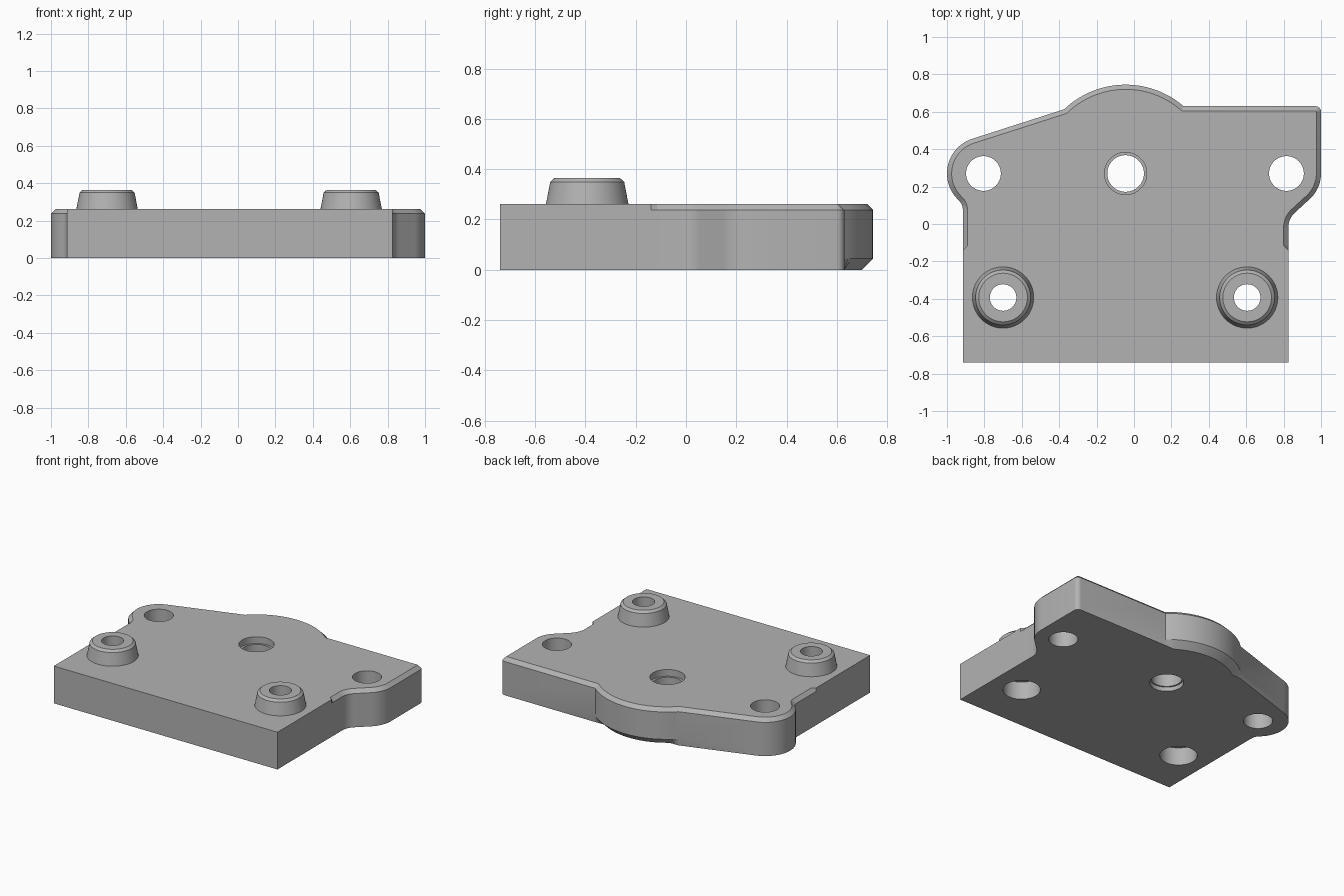
import bpy, bmesh
from math import radians, cos, sin, pi
from mathutils import Vector

cube = bpy.data.objects.get("Cube")
if cube:
    bpy.data.objects.remove(cube, do_unlink=True)

grey = bpy.data.materials.new("plain grey")
grey.use_nodes = True
grey.diffuse_color = (0.45, 0.45, 0.45, 1)
grey.node_tree.nodes["Principled BSDF"].inputs["Base Color"].default_value = grey.diffuse_color

HEIGHT, CHAMFER, DOME_CUT = 0.262, 0.025, 0.045
DOME = Vector((-0.045, 0.27))
DOME_R = 0.475


def arc(cx, cy, r, start, end, n):
    angles = [radians(start + (end - start) * i / n) for i in range(n + 1)]
    return [Vector((cx + r * cos(a), cy + r * sin(a))) for a in angles]


def loft(name, rings):
    """Skin a stack of rings with equal counts and cap both ends."""
    bm = bmesh.new()
    loops = [[bm.verts.new(p) for p in ring] for ring in rings]
    n = len(loops[0])
    for low, high in zip(loops, loops[1:]):
        for i in range(n):
            j = (i + 1) % n
            bm.faces.new((low[i], low[j], high[j], high[i]))
    bm.faces.new(loops[0][::-1])
    bm.faces.new(loops[-1])
    bmesh.ops.remove_doubles(bm, verts=bm.verts[:], dist=0.0001)
    bmesh.ops.recalc_face_normals(bm, faces=bm.faces[:])
    mesh = bpy.data.meshes.new(name)
    bm.to_mesh(mesh)
    bm.free()
    mesh.materials.append(grey)
    ob = bpy.data.objects.new(name, mesh)
    bpy.context.collection.objects.link(ob)
    return ob


def lathe(name, x, y, profile, n=64):
    """Stack of circles from (radius, height) pairs."""
    return loft(name, [[(p.x, p.y, z) for p in arc(x, y, r, 0, 360 - 360 / n, n - 1)]
                       for r, z in profile])


def combine(target, tool, operation):
    mod = target.modifiers.new(operation.lower(), 'BOOLEAN')
    mod.operation, mod.solver, mod.object = operation, 'EXACT', tool
    bpy.context.view_layer.objects.active = target
    bpy.ops.object.modifier_apply(modifier=mod.name)
    bpy.data.objects.remove(tool, do_unlink=True)


# Plate outline, counter-clockwise from the front right-hand corner
dome = arc(DOME.x, DOME.y, DOME_R, 49.3, 133.7, 28)
before = [Vector(p) for p in ((-0.915, -0.74), (0.825, -0.74), (0.825, -0.14), (0.825, -0.115))]
before += arc(0.935, -0.02, 0.11, 180, 135, 8)
before += arc(0.815, 0.27, 0.185, -45, 0, 10)
before += arc(0.97, 0.6, 0.03, 0, 90, 6)
after = arc(-0.805, 0.27, 0.195, 107.5, 225, 20)
after += arc(-0.985, 0.075, 0.07, 45, 0, 8)
after += [Vector((-0.915, -0.115)), Vector((-0.915, -0.14))]
outline = before + dome + after

# Dome is cut back conically underneath, down to the straight edge
first, last = dome[0], dome[-1]
under_dome = []
for p in dome:
    q = DOME + (p - DOME) * ((DOME_R - DOME_CUT) / DOME_R)
    t = min(1, max(0, (q.x - first.x) / (last.x - first.x)))
    q.y = max(q.y, first.y + (last.y - first.y) * t)
    under_dome.append(q)
under_dome[0], under_dome[-1] = first, last
underside = before + under_dome + after


def inset(points, i):
    """Move a point inward for the top chamfer, leaving the front part square."""
    p = points[i]
    if p.y < -0.13:
        return p
    a = (p - points[i - 1]).normalized()
    b = (points[(i + 1) % len(points)] - p).normalized()
    na, nb = Vector((-a.y, a.x)), Vector((-b.y, b.x))
    return p + (na + nb) * (CHAMFER / (1 + na.dot(nb)))


top = [inset(outline, i) for i in range(len(outline))]
layers = ((underside, 0), (outline, DOME_CUT), (outline, HEIGHT - CHAMFER), (top, HEIGHT))
plate = loft("mounting_plate", [[(p.x, p.y, z) for p in ring] for ring, z in layers])

# Tapered bosses with a stepped bore
for x in (-0.7, 0.605):
    boss = lathe("boss", x, -0.393, [(0.167, 0.2), (0.164, HEIGHT), (0.147, 0.35), (0.13, 0.365)])
    combine(plate, boss, 'UNION')
    bore = lathe("bore", x, -0.393, [(0.119, -0.1), (0.119, 0.125), (0.071, 0.125), (0.071, 0.5)])
    combine(plate, bore, 'DIFFERENCE')

# Plain corner holes
for x in (-0.805, 0.815):
    combine(plate, lathe("hole", x, 0.27, [(0.093, -0.1), (0.093, 0.5)]), 'DIFFERENCE')

# Centre hole with shallow recesses at both ends
centre = lathe("centre_hole", DOME.x, DOME.y,
               [(0.108, -0.1), (0.108, 0.03), (0.098, 0.03), (0.098, 0.215),
                (0.113, 0.215), (0.113, 0.5)])
combine(plate, centre, 'DIFFERENCE')

bpy.ops.object.select_all(action='DESELECT')
plate.select_set(True)
bpy.context.view_layer.objects.active = plate
bpy.ops.object.shade_smooth_by_angle(angle=radians(25))
